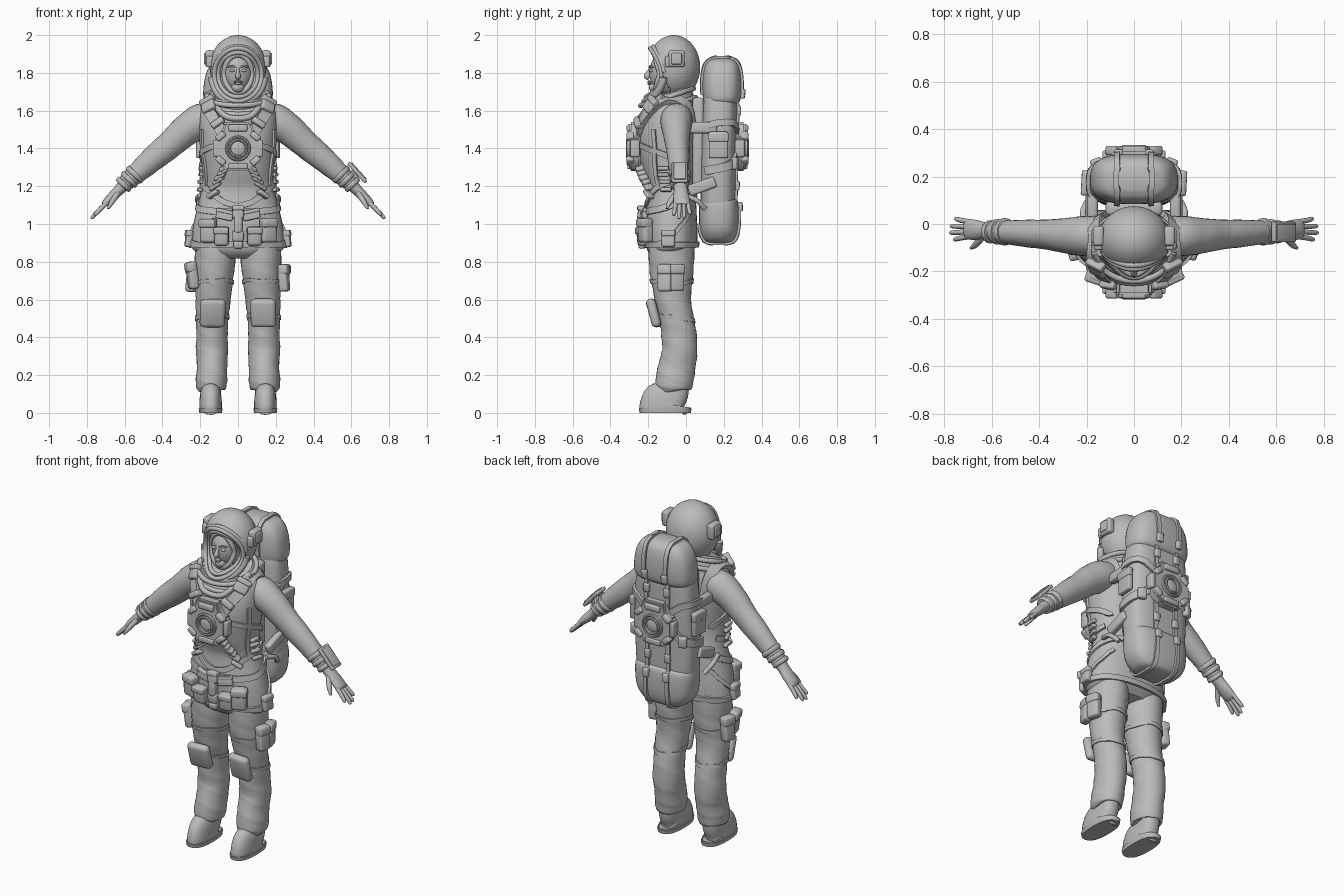
import bpy, bmesh
from math import sin, cos, pi, radians, copysign
from mathutils import Vector, Matrix
from mathutils.bvhtree import BVHTree

cube = bpy.data.objects.get("Cube")
if cube:
    bpy.data.objects.remove(cube)

grey = bpy.data.materials.new("suit_grey")
grey.use_nodes = True
grey.diffuse_color = (0.5, 0.5, 0.5, 1)
grey.node_tree.nodes["Principled BSDF"].inputs["Base Color"].default_value = (0.5, 0.5, 0.5, 1)
X, Y, Z = Vector((1, 0, 0)), Vector((0, 1, 0)), Vector((0, 0, 1))
SIDES = (("left", 1), ("right", -1))


def finish(name, bm, angle=40):
    bmesh.ops.recalc_face_normals(bm, faces=bm.faces[:])
    me = bpy.data.meshes.new(name)
    bm.to_mesh(me)
    bm.free()
    me.materials.append(grey)
    me.shade_smooth()
    me.set_sharp_from_angle(angle=radians(angle))
    ob = bpy.data.objects.new(name, me)
    bpy.context.collection.objects.link(ob)
    return ob


def spline(pts, k, closed=False):
    """Catmull-Rom interpolation of tuples of any length."""
    P = [Vector(p) for p in pts]
    n, out = len(P), []
    get = (lambda i: P[i % n]) if closed else (lambda i: P[max(0, min(n - 1, i))])
    for i in range(n if closed else n - 1):
        a, b, c, d = get(i - 1), get(i), get(i + 1), get(i + 2)
        for j in range(k):
            t = j / k
            out.append(b + (c - a) * (t / 2) + (a * 2 - b * 5 + c * 4 - d) * (t * t / 2)
                       + (b * 3 - a - c * 3 + d) * (t ** 3 / 2))
    return out if closed else out + [P[-1]]


def skin(name, rows, closed=False, angle=40):
    """Joins rows of points into a tube, capped when open."""
    bm = bmesh.new()
    R = [[bm.verts.new(p) for p in row] for row in rows]
    n = len(R[0])
    for a, b in zip(R, R[1:] + R[:1] if closed else R[1:]):
        for i in range(n):
            bm.faces.new((a[i], a[(i + 1) % n], b[(i + 1) % n], b[i]))
    if not closed:
        bm.faces.new(R[0])
        bm.faces.new(R[-1])
    return finish(name, bm, angle)


def loft(name, rings, s=1, n=24, k=4, e=1.0, fold=0.0, closed=False):
    """Rings are (x, y, z, radius across, radius along y); e below 1 squares them."""
    S = spline([(r[0] * s,) + tuple(r[1:]) for r in rings], k, closed)
    m, rows = len(S), []
    for i, r in enumerate(S):
        a, b = (S[i - 1], S[(i + 1) % m]) if closed else (S[max(0, i - 1)], S[min(m - 1, i + 1)])
        t = Vector((b - a)[:3]).normalized()
        v = (Y - t * t.y).normalized()
        u = v.cross(t)
        row = []
        for j in range(n):
            q = 2 * pi * j / n
            c, d = (copysign(abs(f) ** e, f) for f in (cos(q), sin(q)))
            g = 1 + fold * sin(i * 1.6 + 3 * q) * sin(i * 0.5 + q)
            row.append(Vector(r[:3]) + u * (c * r[3] * g) + v * (d * r[4] * g))
        rows.append(row)
    return skin(name, rows, closed)


def tube(name, pts, r, closed=False, k=4):
    S = spline(pts, k, closed)
    m, rows = len(S), []
    for i, p in enumerate(S):
        a, b = (S[i - 1], S[(i + 1) % m]) if closed else (S[max(0, i - 1)], S[min(m - 1, i + 1)])
        q = (b - a).to_track_quat('Z', 'Y').to_matrix()
        ref = Y if abs((b - a).normalized().y) < 0.95 else X
        t = (b - a).normalized()
        u = ref.cross(t).normalized()
        v = t.cross(u)
        rows.append([p + u * r * cos(w * pi / 4) + v * r * sin(w * pi / 4) for w in range(8)])
    return skin(name, rows, closed, 60)


def box(name, loc, size, rot=Matrix.Identity(4), bevel=0.3):
    bm = bmesh.new()
    bmesh.ops.create_cube(bm, size=1, matrix=Matrix.Diagonal((*size, 1)))
    bmesh.ops.bevel(bm, geom=bm.edges[:], offset=min(size) * bevel, segments=3, profile=0.5, affect='EDGES')
    bm.transform(Matrix.Translation(loc) @ rot)
    return finish(name, bm, 50)


def ball(name, loc, size):
    bm = bmesh.new()
    bmesh.ops.create_uvsphere(bm, u_segments=32, v_segments=20, radius=1,
                              matrix=Matrix.Translation(loc) @ Matrix.Diagonal((*size, 1)))
    return finish(name, bm)


def surface(ob):
    return BVHTree.FromPolygons([v.co for v in ob.data.vertices], [p.vertices[:] for p in ob.data.polygons])


def strap(name, surf, pts, w, t=0.012, closed=False):
    """Flat webbing that hugs a surface."""
    hits = [surf.find_nearest(p)[:2] for p in spline(pts, 6, closed)]
    m, rows = len(hits), []
    for i, (p, nr) in enumerate(hits):
        a, b = (hits[i - 1], hits[(i + 1) % m]) if closed else (hits[max(0, i - 1)], hits[min(m - 1, i + 1)])
        sd = (b[0] - a[0]).cross(nr).normalized() * w / 2
        rows.append([p - sd - nr * 0.006, p - sd + nr * t, p + sd + nr * t, p + sd - nr * 0.006])
    return skin(name, rows, closed)


def pouch(name, surf, point, size, roll=0, flap=True, bevel=0.3):
    """Rounded case laid on a surface, with an optional lid."""
    loc, nr = surf.find_nearest(Vector(point))[:2]
    up = (Z - nr * nr.z).normalized()
    rot = Matrix(((-nr).cross(up), -nr, up)).transposed().to_4x4() @ Matrix.Rotation(radians(roll), 4, 'Y')
    c = loc + nr * size[1] * 0.4
    box(name, c, size, rot, bevel)
    if flap:
        off = rot @ Vector((0, -size[1] * 0.12, size[2] * 0.3))
        box(name + "_flap", c + off, (size[0] * 1.06, size[1] * 1.0, size[2] * 0.36), rot, 0.25)


# Torso with jacket hem
torso = loft("torso", [(0, -.07, .83, .17, .09), (0, -.075, .87, .243, .13), (0, -.077, .93, .247, .137),
    (0, -.08, 1.02, .232, .138), (0, -.077, 1.12, .208, .13), (0, -.083, 1.21, .19, .122), (0, -.098, 1.3, .188, .135),
    (0, -.102, 1.4, .198, .152), (0, -.098, 1.5, .207, .152), (0, -.085, 1.58, .205, .137),
    (0, -.075, 1.63, .185, .12), (0, -.07, 1.665, .14, .1), (0, -.07, 1.68, .09, .07)], n=40, e=.9)
body = surface(torso)
strap("jacket_hem", body, [(.3 * cos(a * pi / 6), -.075 + .2 * sin(a * pi / 6), .885) for a in range(12)], .03, .012, True)
strap("waist_belt", body, [(.3 * cos(a * pi / 6), -.08 + .2 * sin(a * pi / 6), 1.12 + .05 * sin(a * pi / 6))
                           for a in range(12)], .035, .01, True)

for side, s in SIDES:
    # Leg, boot and leg pockets
    leg = loft(side + "_leg", [(.12, -.075, .92, .11, .12), (.122, -.077, .8, .107, .12), (.127, -.075, .7, .1, .11),
        (.132, -.068, .6, .093, .095), (.137, -.05, .5, .086, .09), (.137, -.038, .42, .083, .093),
        (.138, -.033, .33, .085, .093), (.137, -.047, .25, .08, .098), (.14, -.06, .18, .083, .1),
        (.143, -.065, .13, .078, .094), (.143, -.065, .12, .06, .07)], s, n=32, k=5, fold=.02)
    skinleg = surface(leg)
    loft(side + "_boot", [(.145, -.11, .012, .057, .132), (.145, -.11, .03, .06, .136), (.145, -.105, .06, .059, .128),
        (.145, -.082, .085, .056, .1), (.144, -.06, .11, .054, .075), (.143, -.05, .17, .053, .068)], s, e=.85)
    loft(side + "_boot_sole", [(.145, -.11, 0, .06, .135), (.145, -.11, .022, .063, .14)], s, k=1, e=.8)
    pouch(side + "_knee_pad", skinleg, (.135 * s, -.25, .505), (.135, .05, .155), flap=False, bevel=.48)
    strap(side + "_knee_strap", skinleg, [((.137 + .15 * cos(a * pi / 4)) * s, -.05 + .15 * sin(a * pi / 4), .5)
                                          for a in range(8)], .022, .005, True)
    for tag, y in (("front", -.125), ("rear", -.035)):
        pouch(f"{side}_{tag}_thigh_pouch", skinleg, (.3 * s, y, .72), (.075, .05, .145))
    strap(side + "_thigh_strap", skinleg, [((.127 + .15 * cos(a * pi / 4)) * s, -.075 + .17 * sin(a * pi / 4), .69)
                                           for a in range(8)], .02, .006, True)

    # Hip pouches, hip tube and side webbing
    pouch(side + "_hip_pouch", body, (.19 * s, -.28, .965), (.085, .06, .13))
    pouch(side + "_inner_hip_pouch", body, (.095 * s, -.3, .93), (.075, .055, .1))
    pouch(side + "_side_pouch", body, (.32 * s, -.1, .93), (.07, .035, .09))
    pouch(side + "_belt_pocket", body, (.08 * s, -.3, 1.06), (.09, .025, .055), -12 * s)
    strap(side + "_hip_webbing", body, [(.2 * s, -.22, .89), (.26 * s, -.12, .91), (.27 * s, -.03, .98), (.2 * s, .08, 1.08)], .022)
    strap(side + "_waist_webbing", body, [(0, -.26, 1.1), (.1 * s, -.25, 1.13), (.19 * s, -.15, 1.2), (.2 * s, -.02, 1.24)], .03)

    # Harness from shoulder to chest, with ribbed hoses below
    strap(side + "_shoulder_strap", body, [(.08 * s, -.3, 1.47), (.13 * s, -.26, 1.55), (.17 * s, -.19, 1.62),
        (.175 * s, -.08, 1.68), (.175 * s, .02, 1.63), (.17 * s, .08, 1.5)], .06, .022)
    pouch(side + "_shoulder_pad", body, (.17 * s, -.2, 1.64), (.08, .04, .085), 30 * s)
    pouch(side + "_strap_buckle", body, (.13 * s, -.3, 1.545), (.075, .05, .035), 35 * s, False)
    strap(side + "_side_strap", body, [(.1 * s, -.3, 1.42), (.17 * s, -.22, 1.4), (.21 * s, -.1, 1.36), (.19 * s, .03, 1.3)], .03)
    strap(side + "_flank_band", body, [(.19 * s, -.17, 1.5), (.2 * s, -.17, 1.4), (.19 * s, -.17, 1.3), (.19 * s, -.16, 1.2)], .022)
    for i in range(6):
        f = i / 5
        pouch(f"{side}_hose_rib_{i + 1}", body, ((.075 + .085 * f) * s, -.3 + .05 * f, 1.29 - .125 * f),
              (.068, .045, .024), 32 * s, False, .4)
    for i in range(4):
        pouch(f"{side}_flank_rib_{i + 1}", body, (.3 * s, -.13, 1.2 + .03 * i), (.06, .025, .02), 0, False)

    # Arm, cuffs and glove
    loft(side + "_arm", [(.11, -.045, 1.585, .06, .07), (.19, -.05, 1.55, .09, .085), (.27, -.05, 1.5, .083, .077),
        (.36, -.045, 1.42, .073, .064), (.45, -.04, 1.345, .066, .058), (.54, -.035, 1.265, .053, .05),
        (.61, -.03, 1.205, .04, .042)], s, k=5, fold=.012)
    for i, (x, z, r) in enumerate(((.545, 1.262, .057), (.575, 1.236, .053), (.605, 1.21, .048))):
        loft(f"{side}_cuff_ring_{i + 1}", [(x - .011, -.033, z + .01, r - .008, r - .008), (x - .006, -.033, z + .005, r, r),
            (x + .006, -.033, z - .005, r, r), (x + .011, -.033, z - .01, r - .008, r - .008)], s, k=2)
    loft(side + "_glove", [(.59, -.03, 1.222, .036, .04), (.63, -.028, 1.18, .029, .036), (.665, -.025, 1.145, .026, .042),
        (.7, -.023, 1.112, .02, .042), (.712, -.023, 1.1, .011, .034)], s)
    for f, (y, d, o) in enumerate(((-.053, .06, -.012), (-.033, .077, -.004), (-.012, .074, .003), (.009, .055, .012))):
        loft(f"{side}_finger_{f + 1}", [(.69, y, 1.118, .012, .011), (.7 + d * .5, y + o / 2, 1.105 - d * .45, .012, .011),
            (.7 + d * .9, y + o, 1.105 - d * .88, .01, .009), (.7 + d, y + o, 1.105 - d, .004, .004)], s, n=10, k=3)
    loft(side + "_thumb", [(.63, -.04, 1.175, .015, .018), (.652, -.068, 1.14, .015, .016), (.672, -.09, 1.108, .012, .013),
        (.688, -.102, 1.082, .006, .006)], s, n=10, k=3)

# Wrist tablet, on the left arm only
tilt = Matrix.Rotation(radians(48), 4, 'Y')
box("wrist_tablet", (.632, -.033, 1.272), (.14, .085, .02), tilt)
box("wrist_tablet_screen", (.64, -.033, 1.28), (.115, .065, .008), tilt)
box("wrist_tablet_mount", (.605, -.033, 1.25), (.06, .05, .05), tilt)

# Belt buckle in the middle of the hips
for i, (z, w, h) in enumerate(((1.07, .06, .07), (1.0, .045, .1), (.93, .06, .06), (.88, .05, .04))):
    pouch(f"belt_buckle_{i + 1}", body, (0, -.3, z), (w, .045, h), 0, i == 0)

# Collar
loft("collar", [(0, -.075, 1.58, .17, .13), (0, -.085, 1.63, .172, .135), (0, -.1, 1.67, .163, .134),
                (0, -.107, 1.69, .15, .125)], n=32)
for z, r, y in ((1.625, .172, -.09), (1.672, .168, -.1)):
    tube("collar_ring", [(r * cos(a * pi / 8), y + .14 * sin(a * pi / 8), z + .045 * sin(a * pi / 8))
                         for a in range(16)], .014, True)
tube("collar_yoke", [(.165, -.12, 1.68), (.115, -.2, 1.62), (.055, -.24, 1.565), (-.055, -.24, 1.565),
                     (-.115, -.2, 1.62), (-.165, -.12, 1.68)], .016)

# Helmet shell with open face
bm = bmesh.new()
bmesh.ops.create_uvsphere(bm, u_segments=64, v_segments=40, radius=1)
bm.transform(Matrix.Translation((0, -.065, 1.83)) @ Matrix.Diagonal((.15, .14, .17, 1)))
gone = [v for v in bm.verts if v.co.y < -.09 and (v.co.x / .125) ** 2 + ((v.co.z - 1.79) / .14) ** 2 < 1]
bmesh.ops.delete(bm, geom=gone, context='VERTS')
wall = finish("helmet", bm).modifiers.new("wall", 'SOLIDIFY')
wall.thickness = .012


def rim(scale, dy, a0, a1, steps=24):
    out = []
    for i in range(steps):
        a = radians(a0 + (a1 - a0) * i / (steps - 1))
        h = sin(a)
        out.append((.126 * scale * cos(a), dy - .13 - h * h * (.077 - .018 * h), 1.79 + .14 * scale * h))
    return out


tube("visor_rim", rim(1, 0, 0, 345), .012, True)
tube("visor_brim", rim(1.06, .015, 5, 175), .013)
tube("chin_guard", rim(1.1, .012, 185, 355), .02)
tube("inner_seal", rim(.84, .012, 0, 345), .012, True)
for side, s in SIDES:
    box(side + "_earpiece", (.15 * s, -.05, 1.875), (.045, .085, .09))
    box(side + "_earpiece_cap", (.17 * s, -.05, 1.875), (.02, .055, .06))
    box(side + "_helmet_lamp", (.15 * s, -.095, 1.86), (.035, .03, .06))
    ball(side + "_eye", (.031 * s, -.184, 1.812), (.015, .012, .008))
    tube(side + "_eyebrow", [(.014 * s, -.193, 1.83), (.033 * s, -.189, 1.837), (.052 * s, -.175, 1.83)], .005)

# Head and face
ball("head", (0, -.1, 1.8), (.08, .094, .115))
ball("chin", (0, -.158, 1.722), (.034, .038, .03))
ball("upper_lip", (0, -.196, 1.753), (.023, .01, .006))
ball("lower_lip", (0, -.194, 1.743), (.02, .011, .007))
loft("nose", [(0, -.185, 1.825, .008, .01), (0, -.197, 1.8, .01, .014), (0, -.204, 1.782, .015, .019),
              (0, -.195, 1.77, .009, .01)], n=12)
tube("hood_edge", [(.073 * cos(a * pi / 8), -.14 - .025 * abs(sin(a * pi / 8)), 1.795 + .1 * sin(a * pi / 8))
                   for a in range(16)], .014, True)

# Backpack: main bag with a roll at the top and bottom
bag = loft("backpack_bag", [(0, .17, 1.05, .17, .085), (0, .17, 1.12, .185, .092), (0, .17, 1.3, .192, .095),
    (0, .175, 1.5, .19, .095), (0, .18, 1.66, .175, .09), (0, .18, 1.7, .15, .07)], n=40, e=.65)
top = loft("backpack_top_roll", [(0, .19, 1.63, .15, .07), (0, .19, 1.655, .18, .097), (0, .19, 1.72, .183, .106),
    (0, .19, 1.8, .168, .102), (0, .19, 1.855, .135, .085), (0, .19, 1.878, .085, .05)], n=40, e=.7)
low = loft("backpack_bottom_roll", [(0, .175, .9, .09, .06), (0, .175, .915, .135, .085), (0, .175, .97, .175, .103),
    (0, .175, 1.06, .187, .107), (0, .175, 1.12, .182, .1), (0, .175, 1.135, .155, .075)], n=40, e=.7)
bag_s, top_s, low_s = surface(bag), surface(top), surface(low)
box("backpack_frame", (0, .065, 1.42), (.24, .06, .5))
for side, s in SIDES:
    x = .075 * s
    strap(side + "_top_roll_strap", top_s, [(x, .35, 1.66), (x, .33, 1.78), (x, .26, 1.9), (x, .15, 1.92),
                                            (x, .06, 1.82), (x, .05, 1.68)], .024)
    strap(side + "_bag_strap", bag_s, [(x, .35, z) for z in (1.12, 1.3, 1.5, 1.68)], .024)
    strap(side + "_bottom_roll_strap", low_s, [(x, .35, 1.12), (x, .32, 1.0), (x, .26, .88), (x, .13, .87), (x, .04, 1.0)], .024)
    for i, (sf, z) in enumerate(((top_s, 1.68), (bag_s, 1.6), (bag_s, 1.2), (low_s, 1.1))):
        pouch(f"{side}_pack_buckle_{i + 1}", sf, (x, .4, z), (.036, .024, .05), 0, False)
    strap(side + "_lower_pack_band", bag_s, [(.1 * s, .35, 1.38), (.17 * s, .3, 1.33), (.22 * s, .2, 1.3), (.2 * s, .08, 1.28)], .045, .015)
    strap(side + "_upper_pack_band", bag_s, [(.09 * s, .35, 1.48), (.17 * s, .3, 1.53), (.22 * s, .2, 1.54), (.2 * s, .08, 1.52)], .035, .015)
    pouch(side + "_pack_side_pocket", bag_s, (.3 * s, .17, 1.42), (.1, .03, .14))
    pouch(side + "_pack_clasp", bag_s, (.18 * s, .3, 1.32), (.05, .035, .065), 0, False)
    box(side + "_upper_pack_link", (.175 * s, .09, 1.51), (.045, .15, .06))
    box(side + "_lower_pack_link", (.185 * s, .085, 1.2), (.04, .15, .06), Matrix.Rotation(radians(20), 4, 'X'))
    tube(side + "_pack_hose", [(.19 * s, .1, 1.08), (.215 * s, .05, 1.13), (.2 * s, -.02, 1.15)], .014)


# Control box, worn on the chest and on the pack
def control_box(tag, y, s):
    half = [(.07, 1.54), (.085, 1.49), (.12, 1.46), (.12, 1.35), (.085, 1.3), (.06, 1.28)]
    outline = half + [(-x, z) for x, z in reversed(half)]
    bm = bmesh.new()
    f = bm.faces.new([bm.verts.new((x, y, z)) for x, z in outline])
    new = bmesh.ops.extrude_face_region(bm, geom=[f])["geom"]
    bmesh.ops.translate(bm, vec=(0, .06 * s, 0), verts=[g for g in new if isinstance(g, bmesh.types.BMVert)])
    bmesh.ops.bevel(bm, geom=bm.edges[:], offset=.01, segments=2, affect='EDGES')
    finish(tag + "_control_box", bm)
    front = y + .06 * s
    box(tag + "_box_top_panel", (0, front, 1.508), (.1, .03, .036))
    box(tag + "_box_bottom_panel", (0, front, 1.305), (.1, .02, .03))
    for r, d in ((.06, .008), (.045, .016)):
        loft(tag + "_dial", [(r * cos(a * pi / 12), front + d * s * .5, 1.4 + r * sin(a * pi / 12), .008, .01)
                             for a in range(24)], n=8, k=1, closed=True)
    ball(tag + "_dial_face", (0, front, 1.4), (.04, .012, .04))
    for side, q in SIDES:
        for part, z, a in (("upper", 1.465, 40), ("lower", 1.335, -40)):
            box(f"{tag}_{side}_{part}_lug", (.092 * q, front - .005 * s, z), (.055, .04, .034),
                Matrix.Rotation(radians(a * q), 4, 'Y'))
        box(f"{tag}_{side}_grip", (.118 * q, y + .03 * s, 1.4), (.03, .05, .09))


control_box("chest", -.24, -1)
control_box("back", .255, 1)
